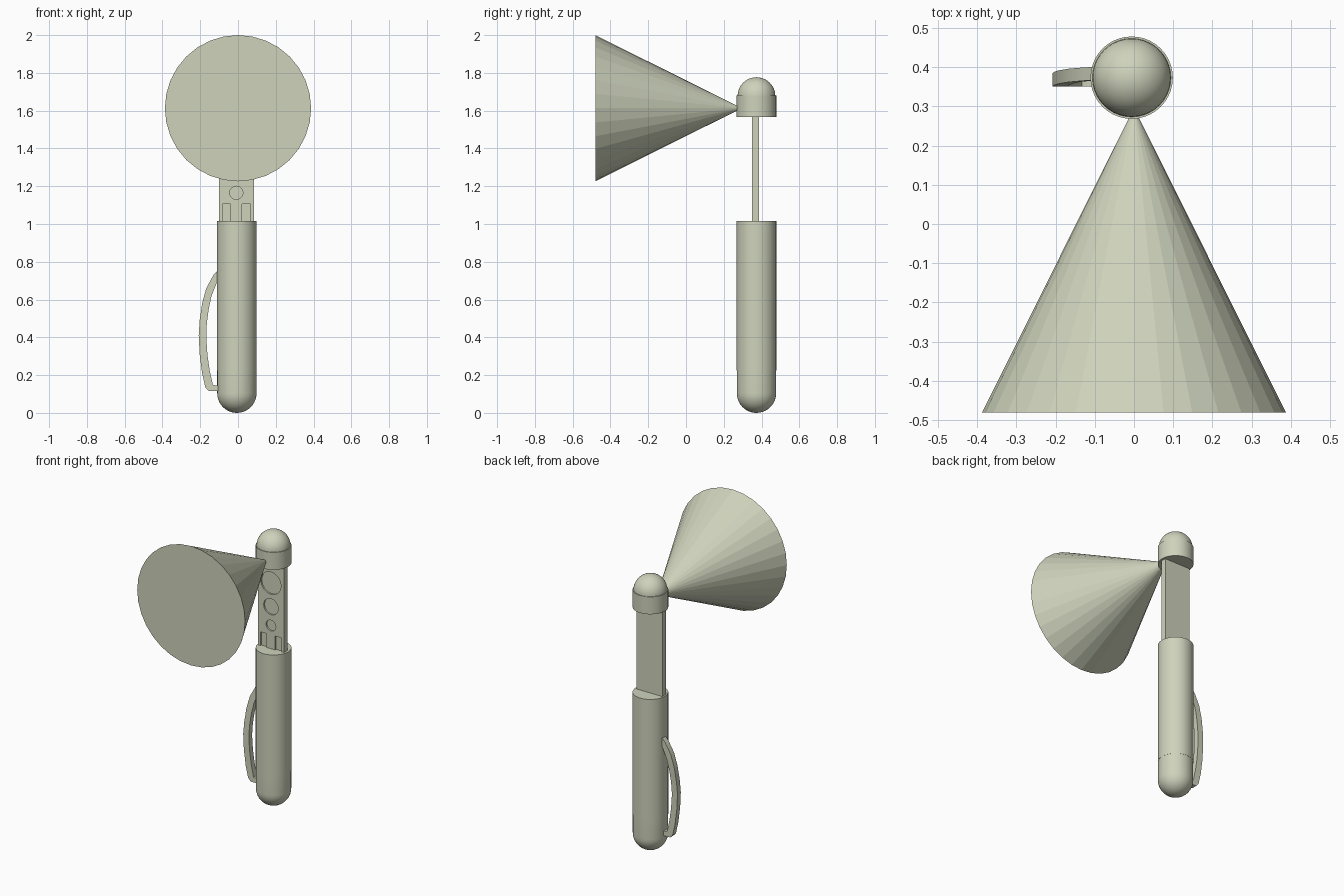
import bpy, bmesh, math
from mathutils import Vector, Matrix

if "Cube" in bpy.data.objects:
    bpy.data.objects.remove(bpy.data.objects["Cube"])

CX, CY = -0.006, 0.373      # axis of the handle

mat = bpy.data.materials.new("pale_sage_grey")
mat.diffuse_color = (0.62, 0.65, 0.50, 1)
mat.use_nodes = True
mat.node_tree.nodes["Principled BSDF"].inputs["Base Color"].default_value = mat.diffuse_color


def finish(name, bm, smooth=None):
    bmesh.ops.recalc_face_normals(bm, faces=bm.faces[:])
    me = bpy.data.meshes.new(name)
    bm.to_mesh(me)
    bm.free()
    me.materials.append(mat)
    ob = bpy.data.objects.new(name, me)
    bpy.context.collection.objects.link(ob)
    bpy.ops.object.select_all(action='DESELECT')
    ob.select_set(True)
    bpy.context.view_layer.objects.active = ob
    if smooth:
        bpy.ops.object.shade_smooth_by_angle(angle=math.radians(smooth))
    return ob


def lathe(name, profile, steps=40):
    # spin an (r, z) profile around the handle axis
    bm = bmesh.new()
    vs = [bm.verts.new((CX + r, CY, z)) for r, z in profile]
    es = [bm.edges.new(p) for p in zip(vs, vs[1:])]
    bmesh.ops.spin(bm, geom=vs + es, cent=(CX, CY, 0), axis=(0, 0, 1),
                   angle=math.tau, steps=steps)
    bmesh.ops.remove_doubles(bm, verts=bm.verts[:], dist=1e-5)
    return finish(name, bm, 35)


def box(name, x0, x1, y0, y1, z0, z1):
    bm = bmesh.new()
    size = Vector((x1 - x0, y1 - y0, z1 - z0))
    mid = Vector((x0 + x1, y0 + y1, z0 + z1)) / 2
    bmesh.ops.create_cube(bm, size=1, matrix=Matrix.Translation(mid) @ Matrix.Diagonal(size).to_4x4())
    return finish(name, bm)


def y_cone(name, r_front, r_back, y0, y1, x, z, seg):
    # cone or cylinder lying along y
    bm = bmesh.new()
    bmesh.ops.create_cone(bm, cap_ends=True, segments=seg, radius1=r_back, radius2=r_front,
                          depth=y1 - y0,
                          matrix=Matrix.Translation((x, (y0 + y1) / 2, z)) @ Matrix.Rotation(math.pi / 2, 4, 'X'))
    return finish(name, bm)


def arc(r, zc, a0, a1, n=10):
    out = []
    for i in range(n + 1):
        a = math.radians(a0 + (a1 - a0) * i / n)
        out.append((max(0.0, r * math.cos(a)), zc + r * math.sin(a)))
    return out


# handle, rounded bottom cap and domed head
lathe("handle_body", [(0, 0.225), (0.105, 0.225), (0.105, 1.015), (0, 1.015)])
lathe("bottom_cap", arc(0.104, 0.104, -90, 0) + [(0.104, 0.23), (0, 0.23)])
lathe("head", [(0, 1.567), (0.105, 1.567), (0.105, 1.68), (0.1, 1.68)]
      + arc(0.1, 1.677, 0, 90))

# flat neck plate with shallow round and slot pockets on its front
plate = box("neck_plate", -0.1, 0.084, 0.35, 0.386, 0.98, 1.6)
cutters = [y_cone("pocket_cutter", r, r, 0.3, 0.36, -0.009, z, 32)
           for r, z in ((0.035, 1.165), (0.052, 1.287), (0.072, 1.44))]
cutters += [box("slot_cutter", x, x + 0.044, 0.3, 0.36, 1.0, 1.105) for x in (-0.083, 0.022)]
bpy.context.view_layer.objects.active = plate
for c in cutters:
    m = plate.modifiers.new("pocket", 'BOOLEAN')
    m.operation, m.solver, m.object = 'DIFFERENCE', 'EXACT', c
    bpy.ops.object.modifier_apply(modifier=m.name)
    bpy.data.objects.remove(c)

# light beam
y_cone("light_beam", 0.387, 0.012, -0.48, 0.272, 0, 1.613, 32)

# curved belt clip: (outer, inner) pairs from top to bottom
pairs = [((-0.09, 0.775), (-0.09, 0.725)), ((-0.13, 0.73), (-0.112, 0.69)),
         ((-0.168, 0.66), (-0.14, 0.62)), ((-0.19, 0.58), (-0.155, 0.55)),
         ((-0.203, 0.49), (-0.165, 0.475)), ((-0.208, 0.41), (-0.168, 0.40)),
         ((-0.203, 0.31), (-0.162, 0.31)), ((-0.19, 0.21), (-0.15, 0.225)),
         ((-0.173, 0.135), (-0.133, 0.148)), ((-0.155, 0.115), (-0.12, 0.146)),
         ((-0.09, 0.115), (-0.09, 0.146))]
bm = bmesh.new()
rings = []
for (xo, zo), (xi, zi) in pairs:
    shift = 0.016 * max(0, (zo + zi) / 2 - 0.40) / 0.33     # upper end leans back
    y0, y1 = 0.35 + shift, 0.384 + shift
    rings.append([bm.verts.new(p) for p in
                  ((xo, y0, zo), (xo, y1, zo), (xi, y1, zi), (xi, y0, zi))])
for a, b in zip(rings, rings[1:]):
    for i in range(4):
        j = (i + 1) % 4
        bm.faces.new((a[i], a[j], b[j], b[i]))
bm.faces.new(rings[0])
bm.faces.new(rings[-1])
finish("belt_clip", bm, 25)
